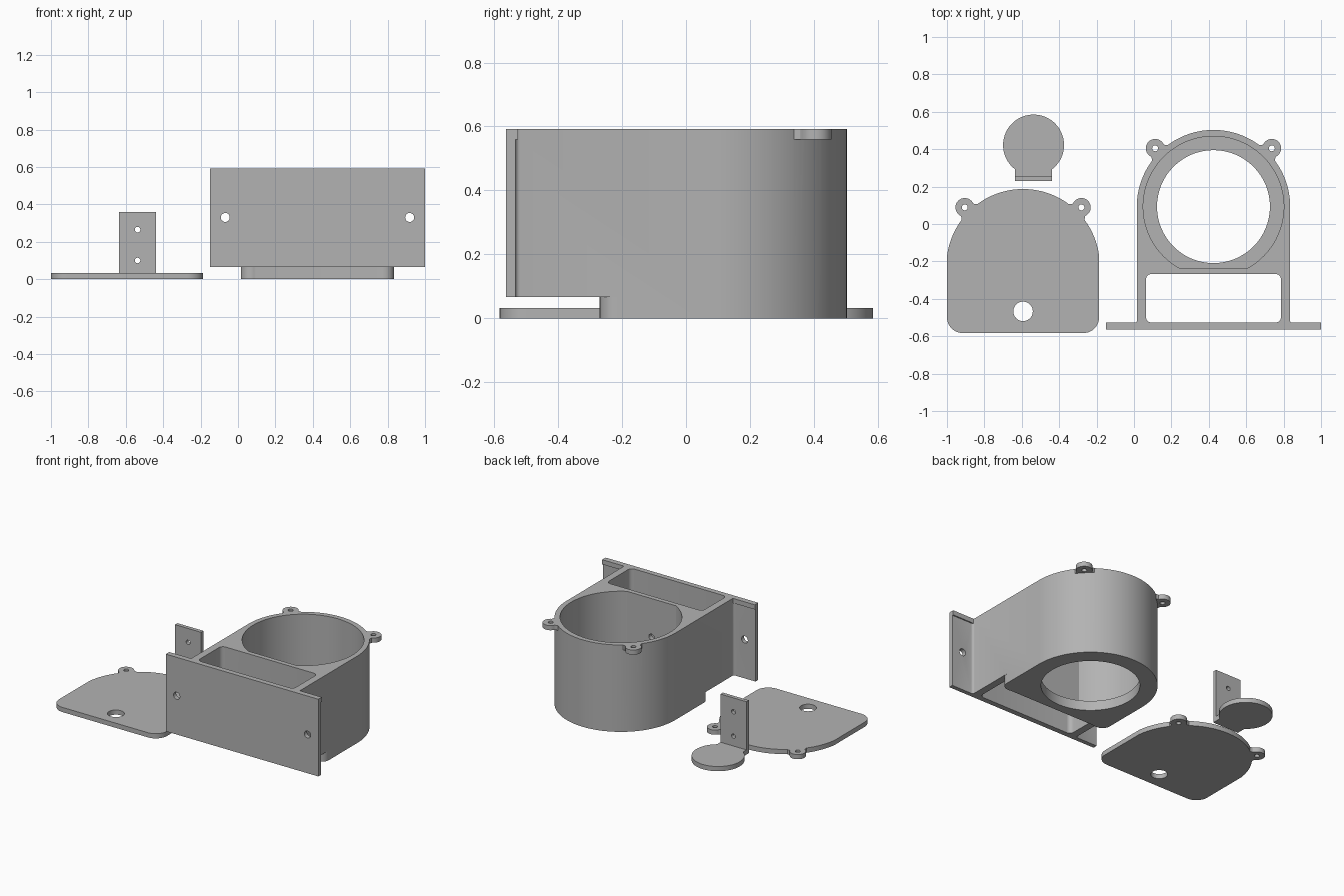
import bpy, bmesh, math
from math import sin, cos, radians
from mathutils import Matrix, Vector

if "Cube" in bpy.data.objects:
    bpy.data.objects.remove(bpy.data.objects["Cube"])

grey = bpy.data.materials.new("matte_grey")
grey.diffuse_color = (0.45, 0.45, 0.45, 1)
grey.use_nodes = True
grey.node_tree.nodes["Principled BSDF"].inputs["Base Color"].default_value = grey.diffuse_color


def arc(cx, cy, r, a0, a1, n):
    return [(cx + r * cos(radians(a0 + (a1 - a0) * i / n)),
             cy + r * sin(radians(a0 + (a1 - a0) * i / n))) for i in range(n + 1)]


def circle(cx, cy, r, n=48):
    return arc(cx, cy, r, 0, 360, n)[:-1]


def rect(x0, y0, x1, y1, r=0):
    if not r:
        return [(x0, y0), (x1, y0), (x1, y1), (x0, y1)]
    return (arc(x0 + r, y0 + r, r, 180, 270, 6) + arc(x1 - r, y0 + r, r, 270, 360, 6)
            + arc(x1 - r, y1 - r, r, 0, 90, 6) + arc(x0 + r, y1 - r, r, 90, 180, 6))


def prism(name, pts, z0, z1):
    """Extrude a flat outline from z0 to z1."""
    bm = bmesh.new()
    face = bm.faces.new([bm.verts.new((x, y, z0)) for x, y in pts])
    ext = bmesh.ops.extrude_face_region(bm, geom=[face])
    bmesh.ops.translate(bm, vec=(0, 0, z1 - z0),
                        verts=[g for g in ext["geom"] if isinstance(g, bmesh.types.BMVert)])
    bmesh.ops.recalc_face_normals(bm, faces=bm.faces)
    me = bpy.data.meshes.new(name)
    bm.to_mesh(me)
    bm.free()
    me.materials.append(grey)
    ob = bpy.data.objects.new(name, me)
    bpy.context.collection.objects.link(ob)
    return ob


def rod_y(x, z, r, y0, y1):
    """Round cutter lying along y."""
    ob = prism("drill", circle(0, 0, r, 24), -y1, -y0)
    ob.data.transform(Matrix.Translation((x, 0, z)) @ Matrix.Rotation(radians(90), 4, 'X'))
    return ob


def combine(ob, other, op):
    bpy.context.view_layer.objects.active = ob
    mod = ob.modifiers.new(op, 'BOOLEAN')
    mod.operation, mod.object, mod.solver = op, other, 'EXACT'
    bpy.ops.object.modifier_apply(modifier=mod.name)
    bpy.data.objects.remove(other)


def cut(ob, other):
    combine(ob, other, 'DIFFERENCE')


def join(ob, other):
    combine(ob, other, 'UNION')


def add_ears(ob, cx, cy, z0, z1):
    """Two screw ears on the round end, each with a flared neck."""
    for s in (-1, 1):
        d = Vector((s * 0.707, 0.707))
        t = Vector((-d.y, d.x))
        c = Vector((cx, cy))
        e = c + d * 0.441
        neck = [c + d * 0.38 - t * 0.062, c + d * 0.405 - t * 0.06, c + d * 0.42 - t * 0.048,
                c + d * 0.441 - t * 0.045, c + d * 0.441 + t * 0.045,
                c + d * 0.42 + t * 0.048, c + d * 0.405 + t * 0.06, c + d * 0.38 + t * 0.062]
        join(ob, prism("neck", [tuple(p) for p in neck], z0, z1))
        join(ob, prism("ear", circle(e.x, e.y, 0.05, 32), z0, z1))
        cut(ob, prism("drill", circle(e.x, e.y, 0.016, 20), z0 - 0.1, z1 + 0.1))


def finish(ob):
    bpy.ops.object.select_all(action='DESELECT')
    ob.select_set(True)
    bpy.context.view_layer.objects.active = ob
    bpy.ops.object.shade_smooth_by_angle(angle=radians(30))


T = 0.032                      # thin plate thickness
TOP, STEP = 0.592, 0.066       # housing top, underside step
CX, CY, R = 0.425, 0.093, 0.41

# Housing: round-backed body with small fillets where it meets the plate
L, Rt = CX - R, CX + R
outline = ([(L - 0.015, -0.534), (L - 0.015, -0.55), (Rt + 0.015, -0.55), (Rt + 0.015, -0.534)]
           + arc(Rt + 0.015, -0.519, 0.015, 270, 180, 4)[1:]
           + arc(CX, CY, R, 0, 180, 64)
           + arc(L - 0.015, -0.519, 0.015, 0, -90, 4)[:-1])
housing = prism("housing", outline, 0, TOP)

# Step under the front, leaving rounded lower corners
q = 0.055
cut(housing, prism("step", [(L - 0.1, -0.7), (Rt + 0.1, -0.7), (Rt + 0.1, -0.27 + q)]
                   + arc(Rt - q, -0.27 + q, q, 0, -90, 8)
                   + arc(L + q, -0.27 + q, q, 270, 180, 8)
                   + [(L - 0.1, -0.27 + q)], -0.1, STEP))

# Mounting plate with a thin lip along its top
join(housing, prism("plate", rect(-0.15, -0.563, 1.0, -0.534), STEP, TOP))
join(housing, prism("lip", rect(-0.15, -0.55, 1.0, -0.526), TOP - 0.032, TOP))
add_ears(housing, CX, CY, TOP - T, TOP)

# Flat-sided bore, floor opening, front pocket, screw holes
a = math.degrees(math.asin(0.328 / 0.376))
cut(housing, prism("bore", arc(CX, CY, 0.376, -a, 180 + a, 72), STEP, TOP + 0.1))
cut(housing, prism("opening", circle(CX, CY, 0.302, 64), -0.1, STEP + 0.1))
cut(housing, prism("pocket", rect(0.064, -0.527, 0.786, -0.267, 0.03), -0.1, TOP + 0.1))
for x in (-0.068, 0.918):
    cut(housing, rod_y(x, 0.33, 0.024, -0.7, -0.45))
cut(housing, rod_y(CX, 0.33, 0.02, -0.3, -0.2))
finish(housing)

# Cover: flat lid matching the round end, with a cable hole
X, Y, H = -0.593, -0.223, 0.407
lid = prism("cover", arc(X - H + 0.085, -0.498, 0.085, 180, 270, 10)
            + arc(X + H - 0.085, -0.498, 0.085, 270, 360, 10)
            + arc(X, Y, 0.41, 7, 173, 56), 0, T)
add_ears(lid, X, Y, 0, T)
cut(lid, prism("drill", circle(X, -0.467, 0.052, 40), -0.1, 0.2))
finish(lid)

# Disc bracket: round foot with an upright drilled tab
B = -0.537
w = math.degrees(math.acos(0.098 / 0.163))
bracket = prism("disc_bracket", [(B - 0.098, 0.24), (B + 0.098, 0.24)]
                + arc(B, 0.422, 0.163, -w, 180 + w, 56), 0, T)
join(bracket, prism("tab", rect(B - 0.098, 0.23, B + 0.098, 0.256), 0, 0.36))
for z in (0.1, 0.265):
    cut(bracket, rod_y(B, z, 0.015, 0.1, 0.4))
finish(bracket)
